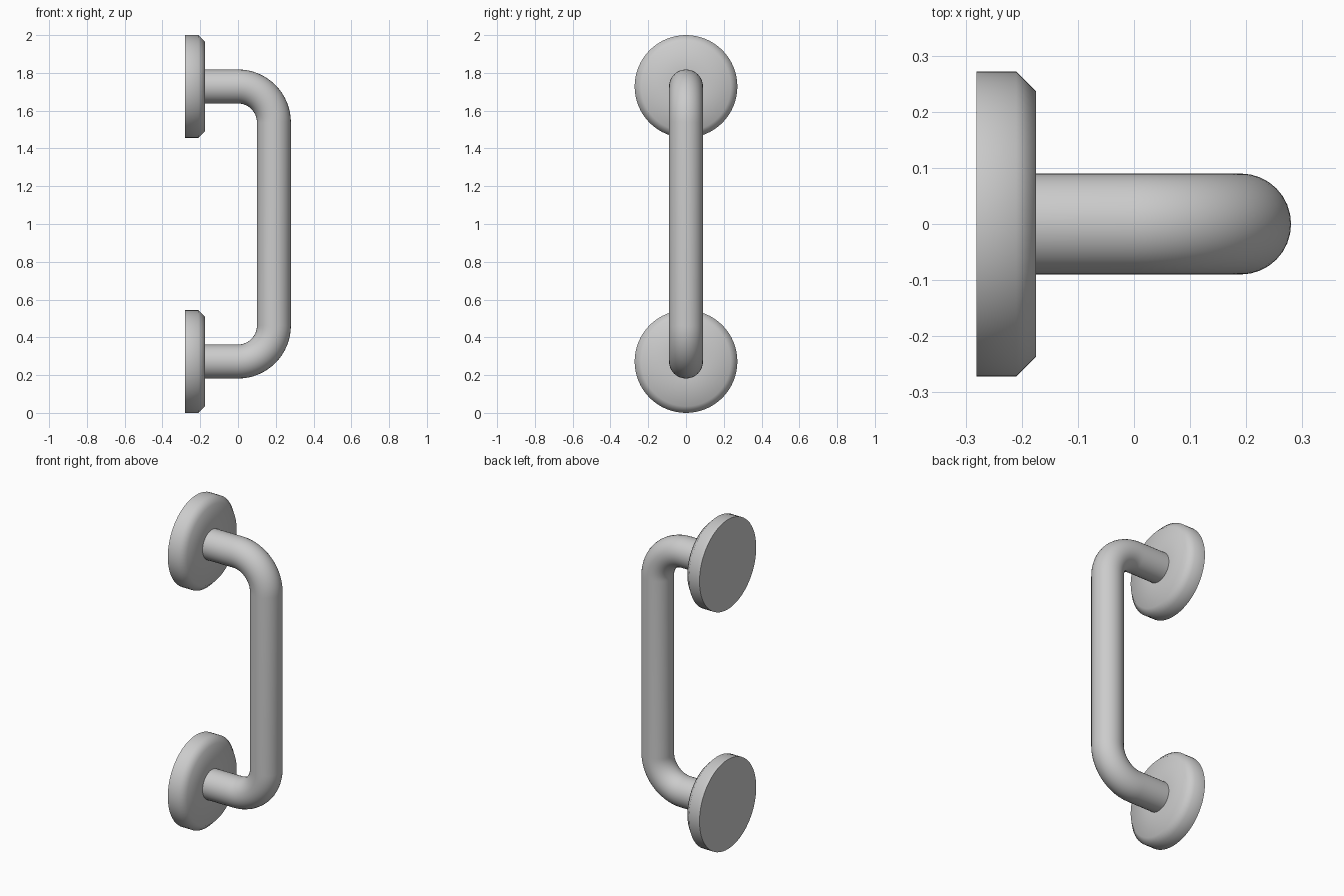
import bpy, bmesh
from math import sin, cos, pi, radians

if "Cube" in bpy.data.objects:
    bpy.data.objects.remove(bpy.data.objects["Cube"])

R_TUBE, R_BEND, R_DISC = 0.09, 0.19, 0.272
Z_LOW, Z_HIGH = R_DISC, 2 - R_DISC
X_BACK, X_FACE = -0.281, -0.175


def finish(obj, angle):
    bpy.ops.object.select_all(action='DESELECT')
    obj.select_set(True)
    bpy.context.view_layer.objects.active = obj
    if obj.type == 'CURVE':
        bpy.ops.object.convert(target='MESH')
    bpy.ops.object.shade_smooth_by_angle(angle=radians(angle))


def mounting_disc(name, z, sides=64):
    # chamfered round plate, lathed around the x axis
    profile = [(X_BACK, R_DISC), (-0.21, R_DISC), (X_FACE, 0.237), (X_FACE, R_TUBE)]
    bm = bmesh.new()
    rings = [[bm.verts.new((x, r * cos(2 * pi * i / sides), z + r * sin(2 * pi * i / sides)))
              for i in range(sides)] for x, r in profile]
    for a, b in zip(rings, rings[1:]):
        for i in range(sides):
            j = (i + 1) % sides
            bm.faces.new((a[i], a[j], b[j], b[i]))
    bm.faces.new(rings[0])
    bm.faces.new(rings[-1])
    bmesh.ops.recalc_face_normals(bm, faces=bm.faces)
    mesh = bpy.data.meshes.new(name)
    bm.to_mesh(mesh)
    bm.free()
    obj = bpy.data.objects.new(name, mesh)
    bpy.context.collection.objects.link(obj)
    finish(obj, 50)


mounting_disc("lower_mounting_disc", Z_LOW)
mounting_disc("upper_mounting_disc", Z_HIGH)

# Grab bar: straight stub, quarter bend, upright, quarter bend, straight stub
steps = 16
angles = [pi / 2 * i / steps for i in range(steps + 1)]
low = [(R_BEND * sin(a), Z_LOW + R_BEND * (1 - cos(a))) for a in angles]
low.insert(0, (X_FACE - 0.01, Z_LOW))
path = low + [(x, 2 - z) for x, z in reversed(low)]

curve = bpy.data.curves.new("grab_bar", 'CURVE')
curve.dimensions = '3D'
curve.bevel_depth = R_TUBE
curve.bevel_resolution = 14
curve.use_fill_caps = True
spline = curve.splines.new('POLY')
spline.points.add(len(path) - 1)
for point, (x, z) in zip(spline.points, path):
    point.co = (x, 0, z, 1)
bar = bpy.data.objects.new("grab_bar", curve)
bpy.context.collection.objects.link(bar)
finish(bar, 40)
